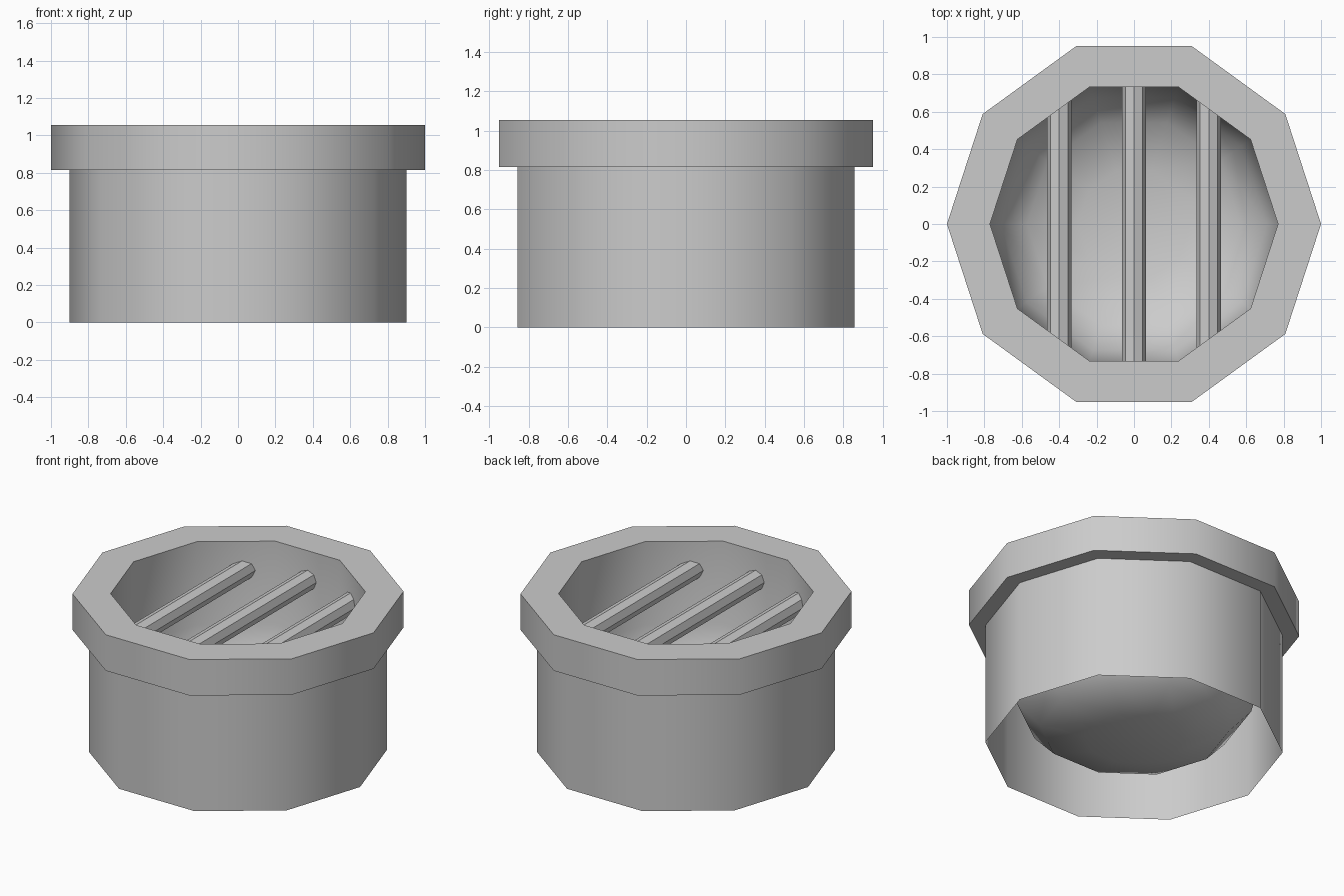
import bpy, bmesh
from math import cos, sin, pi, radians

if "Cube" in bpy.data.objects:
    bpy.data.objects.remove(bpy.data.objects["Cube"])

SIDES = 10


def make_object(name, bm):
    mesh = bpy.data.meshes.new(name)
    bm.to_mesh(mesh)
    bm.free()
    obj = bpy.data.objects.new(name, mesh)
    bpy.context.collection.objects.link(obj)
    return obj


def lathe(name, profile, sides, tip_z):
    """Spin (radius, z) points around z and close the last ring to a point."""
    bm = bmesh.new()
    rings = [[bm.verts.new((r * cos(2 * pi * i / sides), r * sin(2 * pi * i / sides), z))
              for i in range(sides)] for r, z in profile]
    for a, b in zip(rings, rings[1:]):
        for i in range(sides):
            j = (i + 1) % sides
            bm.faces.new((a[i], a[j], b[j], b[i]))
    tip = bm.verts.new((0, 0, tip_z))
    last = rings[-1]
    for i in range(sides):
        bm.faces.new((last[i], last[(i + 1) % sides], tip))
    return make_object(name, bm)


def bar(name, x, z, radius, half_length):
    """Eight-sided bar along y with a ridge on top."""
    bm = bmesh.new()
    ends = [[bm.verts.new((x + radius * cos(pi * i / 4), y, z + radius * sin(pi * i / 4)))
             for i in range(8)] for y in (-half_length, half_length)]
    front, back = ends
    for i in range(8):
        j = (i + 1) % 8
        bm.faces.new((front[i], front[j], back[j], back[i]))
    bm.faces.new(front)
    bm.faces.new(back)
    bmesh.ops.recalc_face_normals(bm, faces=bm.faces)
    return make_object(name, bm)


# Drum: open-bottomed outer wall, thick rim and the hollow bowl inside
drum = lathe("drum_with_bowl", [
    (0.90, 0.0), (0.90, 0.815), (1.0, 0.815), (1.0, 1.055), (0.77, 1.055),
    (0.77, 0.50), (0.71, 0.28), (0.57, 0.13), (0.30, 0.06)], SIDES, 0.04)
bpy.context.view_layer.objects.active = drum
drum.select_set(True)
bpy.ops.object.shade_smooth_by_angle(angle=radians(50))
drum.select_set(False)

# Grate bars spanning the opening, ends sunk behind the bowl wall
for name, x, half in (("left_bar", -0.4, 0.67), ("middle_bar", 0.0, 0.76), ("right_bar", 0.4, 0.67)):
    bar(name, x, 0.86, 0.065, half)
